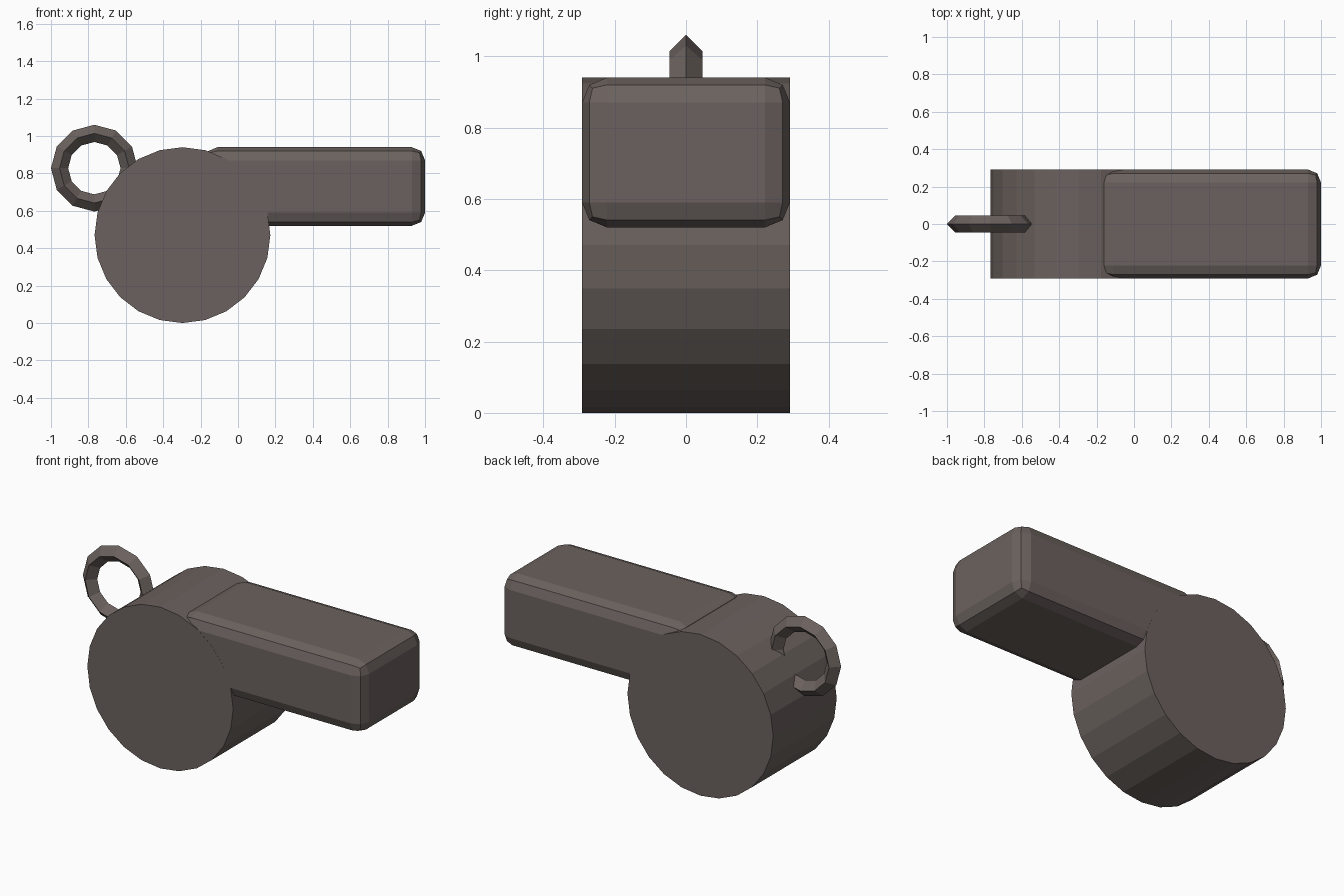
import bpy
import bmesh
from math import cos, sin, tau, pi
from mathutils import Matrix

cube = bpy.data.objects.get("Cube")
if cube:
    bpy.data.objects.remove(cube, do_unlink=True)

# One warm dark grey for the whole whistle
COLOUR = (0.147, 0.121, 0.112, 1)
grey = bpy.data.materials.new("warm_grey")
grey.use_nodes = True
grey.diffuse_color = COLOUR
bsdf = grey.node_tree.nodes["Principled BSDF"]
bsdf.inputs["Base Color"].default_value = COLOUR
bsdf.inputs["Roughness"].default_value = 0.8


def finish(name, bm, location):
    """Turn a bmesh into a flat shaded object."""
    bmesh.ops.recalc_face_normals(bm, faces=bm.faces)
    mesh = bpy.data.meshes.new(name)
    bm.to_mesh(mesh)
    bm.free()
    mesh.materials.append(grey)
    obj = bpy.data.objects.new(name, mesh)
    obj.location = location
    bpy.context.collection.objects.link(obj)
    return obj


# Round chamber lying across y
bm = bmesh.new()
bmesh.ops.create_cone(bm, cap_ends=True, segments=24, radius1=0.47,
                      radius2=0.47, depth=0.584,
                      matrix=Matrix.Rotation(pi / 2, 4, "X"))
finish("chamber", bm, (-0.297, 0, 0.47))

# Mouthpiece: long box with rounded edges
bm = bmesh.new()
bmesh.ops.create_cube(bm, size=1, matrix=Matrix.Diagonal((1.18, 0.583, 0.42, 1)))
mouthpiece = finish("mouthpiece", bm, (0.41, 0, 0.73))
bevel = mouthpiece.modifiers.new("rounded_edges", "BEVEL")
bevel.width = 0.07
bevel.segments = 2

# Lanyard ring: diamond section swept around a twelve-sided loop
bm = bmesh.new()
SIDES, MAJOR, MINOR = 12, 0.186, 0.046
loops = []
for i in range(SIDES):
    a = tau * i / SIDES
    loop = []
    for j in range(4):
        b = tau * j / 4
        r = MAJOR + MINOR * cos(b)
        loop.append(bm.verts.new((r * cos(a), MINOR * sin(b), r * sin(a))))
    loops.append(loop)
for i in range(SIDES):
    here, after = loops[i], loops[(i + 1) % SIDES]
    for j in range(4):
        k = (j + 1) % 4
        bm.faces.new((here[j], here[k], after[k], after[j]))
finish("lanyard_ring", bm, (-0.768, 0, 0.828))
